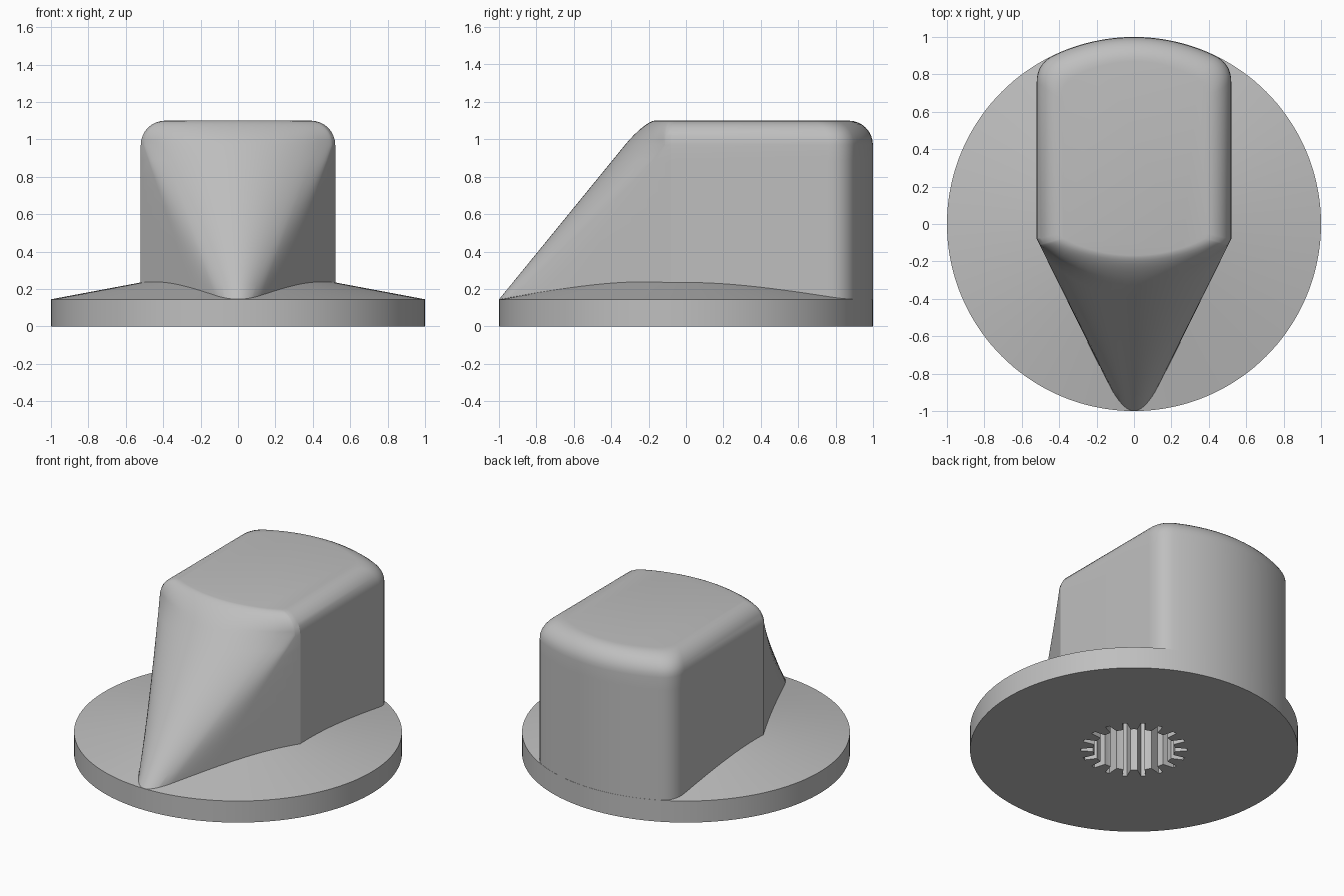
import bpy, bmesh, math
from mathutils import Vector

cube = bpy.data.objects.get("Cube")
if cube:
    bpy.data.objects.remove(cube, do_unlink=True)

grey = bpy.data.materials.new("plain_grey")
grey.use_nodes = True
colour = (0.52, 0.52, 0.52, 1)
grey.diffuse_color = colour
grey.node_tree.nodes["Principled BSDF"].inputs["Base Color"].default_value = colour

RIM, RIM_Z = 1.0, 0.145      # disc radius and rim height
HALF_W = 0.52                # half width of the grip
TOP, ROUND = 1.1, 0.13       # grip height and top edge radius


def loft(name, rings, cap_first=False, cap_last=False):
    """Skin a list of closed rings that have equal point counts."""
    bm = bmesh.new()
    loops = [[bm.verts.new(p) for p in ring] for ring in rings]
    for a, b in zip(loops, loops[1:]):
        for i in range(len(a)):
            j = (i + 1) % len(a)
            bm.faces.new((a[i], a[j], b[j], b[i]))
    if cap_first:
        bm.faces.new(loops[0][::-1])
    if cap_last:
        bm.faces.new(loops[-1])
    mesh = bpy.data.meshes.new(name)
    bm.to_mesh(mesh)
    bm.free()
    mesh.materials.append(grey)
    obj = bpy.data.objects.new(name, mesh)
    bpy.context.collection.objects.link(obj)
    bpy.ops.object.select_all(action='DESELECT')
    obj.select_set(True)
    bpy.context.view_layer.objects.active = obj
    bpy.ops.object.shade_smooth_by_angle(angle=math.radians(22))
    return obj


def bezier(a, b, c, n):
    """Points after a, up to and including c."""
    return [a * (1 - t) ** 2 + b * 2 * t * (1 - t) + c * t * t
            for t in (k / n for k in range(1, n + 1))]


def grip_section(z, inset):
    """Plan outline of the grip at a height, counter-clockwise."""
    h = max(z - RIM_Z, 0)
    back = RIM - 0.001
    front = -back + h / 1.226
    # Curved sloping face meets the tapering wall at the corner
    xc = min(0.13 + 0.45 * h, 0.5)
    shoulder = Vector((HALF_W, -0.08))
    corner = Vector((xc, shoulder.y - (HALF_W - xc) * 2.025))
    rise = corner.y - front
    half = [Vector((xc * t, front + rise * t * t)) for t in (k / 10 for k in range(9))]
    half += bezier(half[-1], corner, corner.lerp(shoulder, 0.25), 6)
    # Straight side and rounded back corner
    half += [shoulder, Vector((HALF_W, 0.76))]
    arc_x = 0.44
    arc = lambda x: Vector((x, math.sqrt(back ** 2 - x ** 2)))
    half += bezier(half[-1], Vector((HALF_W, 0.854)), arc(arc_x), 8)
    half += [arc(arc_x * (1 - k / 10)) for k in range(1, 11)]
    outline = half + [Vector((-p.x, p.y)) for p in half[-2:0:-1]]
    # Draw the outline inward for the rounded top edge
    lo, hi = front + 0.4 * inset, back - inset
    return [(p.x * (HALF_W - inset) / HALF_W,
             lo + (p.y - front) / (back - front) * (hi - lo), z) for p in outline]


# Grip: straight lower part, then a rounded top edge
straight = TOP - ROUND
sections = [grip_section(0.1, 0)]
sections += [grip_section(RIM_Z + (straight - RIM_Z) * k / 10, 0) for k in range(11)]
for k in range(1, 9):
    a = math.pi / 2 * k / 8
    sections.append(grip_section(straight + ROUND * math.sin(a), ROUND * (1 - math.cos(a))))
loft("grip", sections, cap_last=True)

# Base disc with a shallow conical top and a splined shaft socket
SEGMENTS = 144


def ring(radius, z):
    return [(radius(k) * math.cos(math.tau * k / SEGMENTS),
             radius(k) * math.sin(math.tau * k / SEGMENTS), z) for k in range(SEGMENTS)]


def spline(k):
    return 0.325 if k % 8 in (7, 0, 1) else 0.25


def circle(r):
    return lambda k: r


loft("base_disc_with_socket", [
    ring(spline, 0.6), ring(spline, 0), ring(circle(RIM), 0),
    ring(circle(RIM), RIM_Z), ring(circle(0.36), RIM_Z + 0.12)], cap_first=True)
